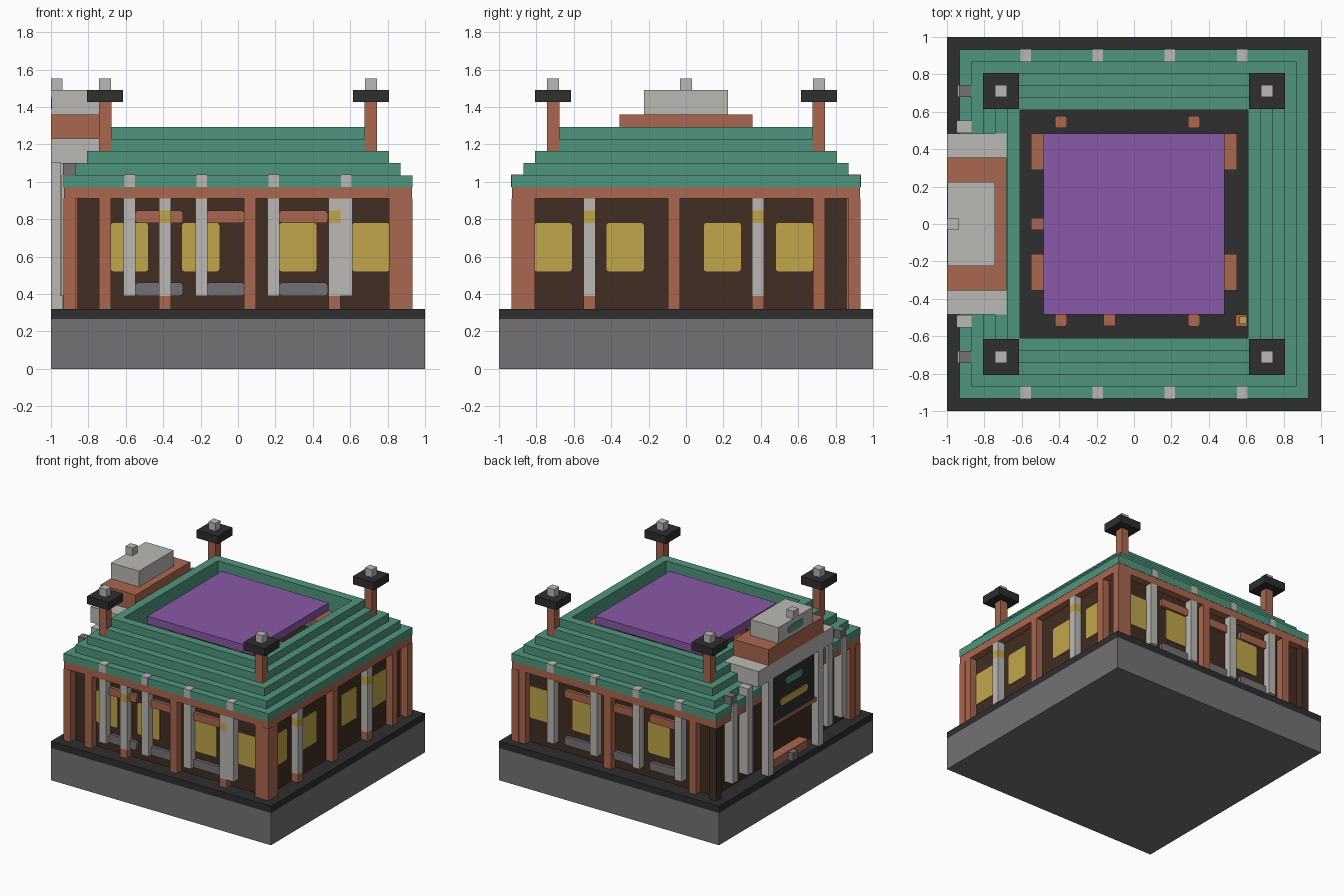
import bpy, bmesh
from mathutils import Vector

cube = bpy.data.objects.get("Cube")
if cube:
    bpy.data.objects.remove(cube, do_unlink=True)


def make_mat(name, hexcode):
    srgb = [int(hexcode[i:i + 2], 16) / 255 for i in (0, 2, 4)]
    col = [c / 12.92 if c < 0.04 else ((c + 0.055) / 1.055) ** 2.4 for c in srgb] + [1]
    m = bpy.data.materials.new(name)
    m.use_nodes = True
    m.diffuse_color = col
    m.node_tree.nodes["Principled BSDF"].inputs["Base Color"].default_value = col
    return m


GREEN = make_mat("roof green", "4f957d")
CLAY = make_mat("clay orange", "ab674e")
WHITE = make_mat("pale stone", "bab9b4")
BROWN = make_mat("dark timber", "422d23")
YELLOW = make_mat("window yellow", "c0a64a")
GREY = make_mat("stone grey", "737175")
DARK = make_mat("charcoal", "2e2e2e")
PURPLE = make_mat("skylight purple", "8858a8")

U = 0.0645          # module: one post width
H = U / 2


def box(name, mat, x, y, z, round_axis=None, r=0.015):
    """Box from (min, max) pairs, optionally rounding the edges along one axis."""
    bm = bmesh.new()
    bmesh.ops.create_cube(bm, size=1)
    for v in bm.verts:
        v.co = Vector(a + (b - a) * (c + 0.5) for (a, b), c in zip((x, y, z), v.co))
    if round_axis is not None:
        edges = [e for e in bm.edges
                 if abs((e.verts[0].co - e.verts[1].co).normalized()[round_axis]) > 0.9]
        bmesh.ops.bevel(bm, geom=edges, offset=r, segments=2, profile=0.5, affect='EDGES')
    me = bpy.data.meshes.new(name)
    bm.to_mesh(me)
    bm.free()
    me.materials.append(mat)
    ob = bpy.data.objects.new(name, me)
    bpy.context.collection.objects.link(ob)
    return ob


def ring(name, mat, outer, inner, z):
    """Square ring made of four bars."""
    for s, label in ((-1, "low"), (1, "high")):
        a, b = sorted((s * inner, s * outer))
        box(f"{name}_y_{label}", mat, (-outer, outer), (a, b), z)
        box(f"{name}_x_{label}", mat, (a, b), (-inner, inner), z)


def on_side(side, name, mat, u, d, z, rounded=False, r=0.015):
    """Box on a facade: u runs along the wall, d is the distance outward."""
    axis, sign = {"front": (1, -1), "back": (1, 1), "right": (0, 1), "left": (0, -1)}[side]
    dd = tuple(sorted((sign * d[0], sign * d[1])))
    x, y = (u, dd) if axis else (dd, u)
    return box(f"{side}_{name}", mat, x, y, z, axis if rounded else None, r)


def around(c, w=H):
    return (c - w, c + w)


FLOOR, EAVE = 0.32, 0.91
POST = (0.86, 0.93)

# Plinth and floor
box("plinth", GREY, (-1, 1), (-1, 1), (0, 0.265))
box("floor_slab", DARK, (-1, 1), (-1, 1), (0.265, FLOOR))

# Walls, beam and stepped roof
ring("wall", BROWN, 0.87, 0.81, (FLOOR, EAVE))
ring("eave_beam", CLAY, 0.93, 0.78, (EAVE, 0.97))
for i in range(5):
    ring(f"roof_step_{i}", GREEN, 0.932 - i * 0.063, 0.61,
         (0.97 + i * 0.0645, 0.97 + (i + 1) * 0.0645))

# Raised skylight and its supports
box("skylight", PURPLE, (-0.485, 0.485), (-0.485, 0.485), (1.225, 1.288))
for s in (-1, 1):
    x = tuple(sorted((s * 0.45, s * 0.55)))
    box("skylight_bracket", CLAY, x, (0.29, 0.485), (1.1, 1.222))
    for px in (-0.39, 0.32):
        box("inner_post", CLAY, around(px), around(s * 0.515 + (0.03 if s > 0 else 0)),
            (FLOOR, 1.2), 2, 0.012)
box("skylight_bracket", CLAY, (0.45, 0.55), (-0.355, -0.16), (1.1, 1.222))
box("skylight_bracket", CLAY, (-0.55, -0.45), (-0.355, -0.16), (1.1, 1.222))
box("inner_post", CLAY, (-0.55, -0.485), around(0), (FLOOR, 1.2))
box("inner_post", CLAY, around(-0.13), (-0.545, -0.48), (FLOOR, 1.2))
box("inner_lamp_post", CLAY, around(0.575), around(-0.515), (FLOOR, 0.85))
box("inner_lamp", YELLOW, around(0.585, 0.02), around(-0.515, 0.02), (0.85, 0.87))

# Corner roof lanterns
for sx in (-1, 1):
    for sy in (-1, 1):
        cx, cy = sx * 0.71, sy * 0.71
        box("lantern_post", CLAY, around(cx, 0.034), around(cy, 0.034), (1.165, 1.425))
        box("lantern_cap", DARK, around(cx, 0.096), around(cy, 0.096), (1.425, 1.49))
        box("lantern_knob", WHITE, around(cx), around(cy), (1.49, 1.553))

# Corner posts of the walls
for sx, sy, mat in ((-1, -1, CLAY), (1, -1, CLAY), (1, 1, CLAY), (-1, 1, BROWN)):
    box("corner_post", mat, around(sx * 0.9), around(sy * 0.9), (FLOOR, EAVE))

# Facades: clay posts, windows, lamp posts
facades = {
    "front": dict(posts=(-0.71, 0.065, 0.84), windows=(-0.58, -0.2, 0.32, 0.71), lamps=(-0.39, 0.515)),
    "back": dict(posts=(-0.71, 0.065, 0.84), windows=(-0.37, 0.32, 0.71), lamps=()),
    "right": dict(posts=(-0.84, -0.065, 0.71), windows=(-0.71, -0.325, 0.195, 0.58), lamps=(-0.515, 0.385)),
    "left": dict(posts=(-0.84,), windows=(), lamps=()),
}
for side, f in facades.items():
    for u in f["posts"]:
        on_side(side, "post", CLAY, around(u), POST, (FLOOR, EAVE))
    for u in f["windows"]:
        on_side(side, "window", YELLOW, around(u, 0.1), (0.868, 0.876), (0.52, 0.78), True)
    for u in f["lamps"]:
        on_side(side, "lamp_foot", CLAY, around(u), POST, (FLOOR, 0.39))
        on_side(side, "lamp_post", WHITE, around(u), POST, (0.39, 0.78))
        on_side(side, "lamp_glow", YELLOW, around(u), POST, (0.78, 0.845))
        on_side(side, "lamp_top", WHITE, around(u), POST, (0.845, EAVE))

# Stone pilasters, eave blocks, awnings and sills on front and back
for side in ("front", "back"):
    for u in (-0.58, -0.195, 0.19, 0.58):
        on_side(side, "pilaster", WHITE, around(u), POST, (0.39, EAVE))
        on_side(side, "eave_block", WHITE, around(u, 0.028), (0.868, 0.935), (0.972, 1.038))
    for u in ((-0.55, -0.295), (-0.17, 0.035), (0.22, 0.48)):
        on_side(side, "awning", CLAY, u, (0.865, 0.895), (0.78, 0.845), True)
        on_side(side, "sill", GREY, u, (0.865, 0.895), (0.39, 0.46), True)

# Entrance gate: columns and tiered canopy
for s in (-1, 1):
    box("gate_column", WHITE, (-1, -0.935), around(s * 0.325), (FLOOR, 1.1))
    box("gate_side_column", WHITE, (-0.95, -0.87), around(s * 0.52), (0.39, 1.1))
    box("gate_outer_column", WHITE, (-0.945, -0.87), around(s * 0.71), (0.39, 1.035))
    box("column_cap", GREY, (-0.935, -0.87), around(s * 0.71), (1.035, 1.1))
box("canopy_slab", WHITE, (-1, -0.682), (-0.485, 0.485), (1.1, 1.23))
box("canopy_tier", CLAY, (-1, -0.682), (-0.355, 0.355), (1.23, 1.36))
box("canopy_top", WHITE, (-1, -0.745), (-0.225, 0.225), (1.36, 1.49))
box("canopy_knob", WHITE, (-1, -0.938), around(0), (1.49, 1.553))

# Hanging signboard with painted plates, threshold and step
box("signboard", DARK, (-0.98, -0.94), (-0.26, 0.26), (0.72, 1.1))
box("sign_rail", CLAY, (-0.985, -0.935), (-0.29, 0.29), (0.69, 0.72))
box("sign_green_plate", GREEN, (-0.986, -0.979), (-0.11, 0.11), (0.97, 1.03), 0, 0.025)
box("sign_yellow_plate", YELLOW, (-0.986, -0.979), (-0.18, 0.18), (0.82, 0.88), 0, 0.025)
box("canopy_green_plate", GREEN, (-1.0, -0.995), (-0.1, 0.1), (1.39, 1.45), 0, 0.025)
bpy.data.objects["canopy_top"].scale.x = 0.997
box("threshold", CLAY, (-0.95, -0.865), (-0.23, 0.23), (FLOOR, 0.39))
box("door_stop", GREY, (-0.995, -0.945), around(0), (FLOOR, 0.385))
